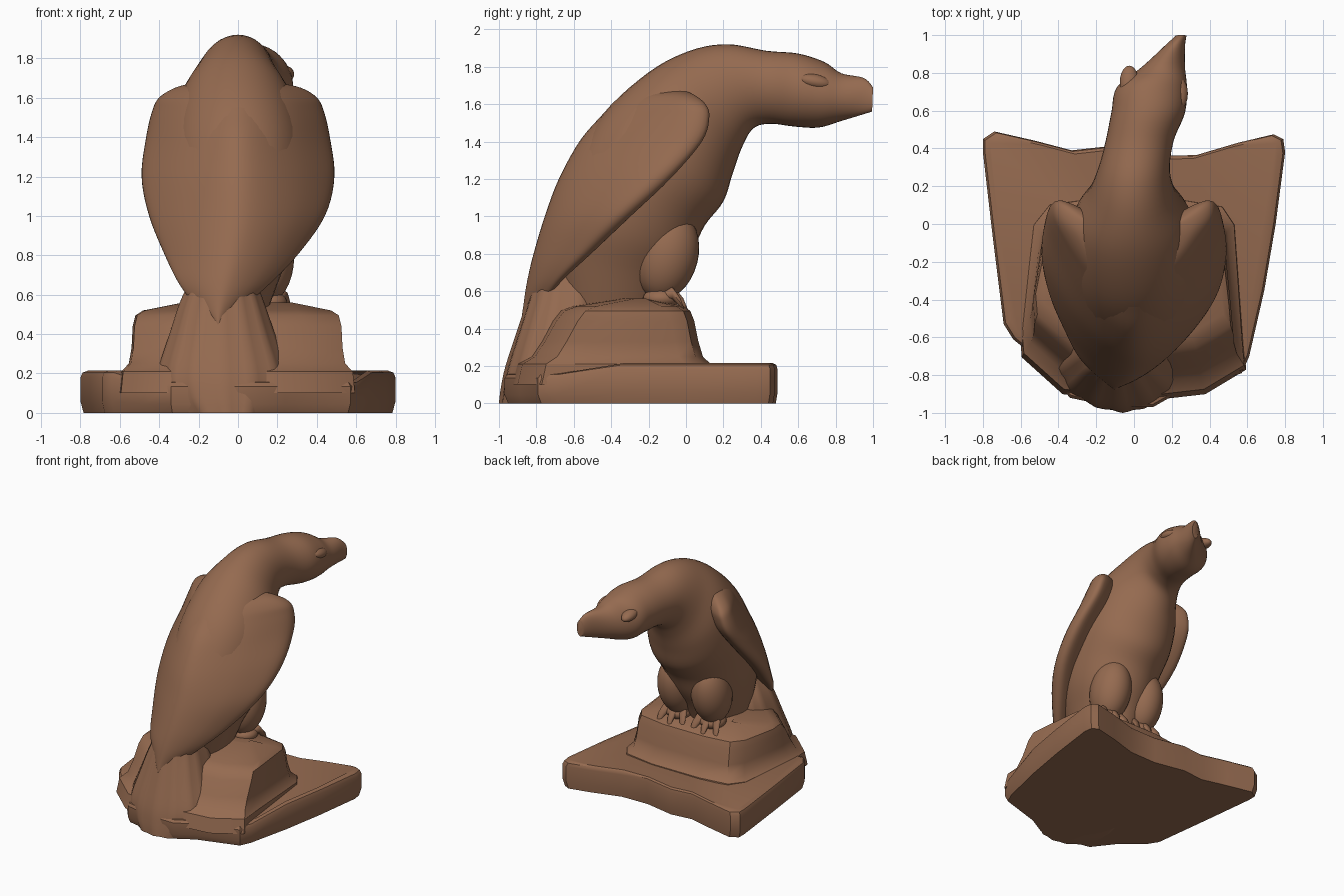
import bpy, bmesh, math
from mathutils import Vector

if "Cube" in bpy.data.objects:
    bpy.data.objects.remove(bpy.data.objects["Cube"])

clay = bpy.data.materials.new("brown clay")
clay.diffuse_color = (0.30, 0.145, 0.08, 1)
clay.use_nodes = True
clay.node_tree.nodes["Principled BSDF"].inputs["Base Color"].default_value = clay.diffuse_color


def spline(rows, steps, closed=False):
    """Catmull-Rom interpolation of rows of numbers."""
    n, out = len(rows), []
    get = (lambda i: rows[i % n]) if closed else (lambda i: rows[max(0, min(n - 1, i))])
    for i in range(n if closed else n - 1):
        a, b, c, d = (get(i + k) for k in (-1, 0, 1, 2))
        for s in range(steps):
            t = s / steps
            out.append([0.5 * (2 * q + (r - p) * t + (2 * p - 5 * q + 4 * r - u) * t * t
                        + (3 * q - p - 3 * r + u) * t ** 3) for p, q, r, u in zip(a, b, c, d)])
    if not closed:
        out.append(list(rows[-1]))
    return out


def loft(name, rings, angle=50):
    """Skin a list of equal-length rings and cap both ends."""
    bm = bmesh.new()
    vs = [[bm.verts.new(p) for p in ring] for ring in rings]
    n = len(vs[0])
    for a, b in zip(vs, vs[1:]):
        for i in range(n):
            j = (i + 1) % n
            bm.faces.new((a[i], a[j], b[j], b[i]))
    bm.faces.new(vs[0])
    bm.faces.new(vs[-1])
    bmesh.ops.recalc_face_normals(bm, faces=bm.faces)
    me = bpy.data.meshes.new(name)
    bm.to_mesh(me)
    bm.free()
    me.materials.append(clay)
    ob = bpy.data.objects.new(name, me)
    bpy.context.collection.objects.link(ob)
    bpy.ops.object.select_all(action='DESELECT')
    ob.select_set(True)
    bpy.context.view_layer.objects.active = ob
    bpy.ops.object.shade_smooth_by_angle(angle=math.radians(angle))
    return ob


def body_ring(r):
    """Ellipse spanning an upper and a lower point of the side silhouette."""
    yt, zt, yb, zb, cx, w = r
    ring = []
    for i in range(40):
        a = math.tau * i / 40
        u = (1 + math.cos(a)) / 2
        ring.append((cx + w * math.sin(a), yb + (yt - yb) * u, zb + (zt - zb) * u))
    return ring


# head, neck and torso: y/z top, y/z bottom, x centre, half width
torso = [(1.0, 1.69, .995, 1.56, .25, .028), (.95, 1.74, .93, 1.54, .215, .055),
         (.83, 1.765, .83, 1.51, .155, .115), (.74, 1.825, .71, 1.475, .095, .185),
         (.6, 1.87, .58, 1.48, .075, .195), (.43, 1.885, .45, 1.495, .03, .18),
         (.22, 1.92, .36, 1.47, .0, .19), (.02, 1.885, .30, 1.37, -.01, .23),
         (-.2, 1.77, .25, 1.23, -.01, .31), (-.45, 1.54, .2, 1.08, 0, .35),
         (-.62, 1.25, .10, .95, 0, .34), (-.70, 1.0, .03, .8, -.01, .31),
         (-.7, .75, -.05, .66, -.03, .25), (-.65, .5, -.13, .48, -.04, .18)]
loft("head_and_body", [body_ring(r) for r in spline(torso, 5)])

# folded wings: half cross-section in (width fraction, depth fraction), mirrored
half = [(0, 0), (.30, .10), (.62, .34), (.88, .64), (1, .86), (.95, 1.0), (.75, .97), (.3, .8)]
section = spline(half + [(-x, y) for x, y in reversed(half[1:])], 4, closed=True)
# z, back y, front y, x centre, half width
wing = [(1.675, -.27, -.02, -.01, .22), (1.65, -.33, .04, 0, .32), (1.6, -.39, .10, 0, .40),
        (1.53, -.46, .12, 0, .435), (1.4, -.57, .08, 0, .465), (1.2, -.68, -.09, 0, .488),
        (1.0, -.755, -.30, -.005, .445), (.8, -.815, -.51, -.035, .335),
        (.65, -.85, -.67, -.07, .225), (.52, -.87, -.77, -.095, .1), (.45, -.88, -.84, -.1, .02)]
loft("folded_wings", [[(cx + w * u, yb + (yf - yb) * v, z) for u, v in section]
                      for z, yb, yf, cx, w in spline(wing, 5)])

# fanned tail with feather ribs: z, back y, depth, x centre, half width
tail = [(0, -.995, .3, -.06, .26), (.08, -.985, .3, -.07, .315), (.2, -.96, .28, -.075, .335),
        (.4, -.895, .24, -.08, .27), (.6, -.83, .2, -.08, .2), (.75, -.79, .14, -.06, .12)]


def tail_ring(r):
    z, yb, d, cx, w = r
    ring = []
    for i in range(56):
        a = math.tau * i / 56
        rib = 1 + .018 * math.cos(14 * a)
        ring.append((cx + w * math.sin(a) * rib,
                     yb + d - d * math.copysign(abs(math.cos(a)) ** .75, math.cos(a)) * rib, z))
    return ring


loft("tail_fan", [tail_ring(r) for r in spline(tail, 4)])

# rock slab
outline = [(-.34, -.92), (-.1, -.97), (.1, -.97), (.24, -.89), (.57, -.79), (.61, -.70), (.69, -.35),
           (.75, .0), (.8, .38), (.79, .45), (.74, .475), (.55, .43), (.33, .365), (.1, .36),
           (-.15, .41), (-.33, .39), (-.52, .44), (-.74, .49), (-.8, .45), (-.8, .38), (-.75, -.05),
           (-.69, -.53), (-.64, -.61), (-.48, -.74)]
slab = [(.98, 0), (1, .06), (1, .18), (.985, .205), (.95, .215)]
loft("rock_slab", [[(x * s, y * s, z if y > -.7 else z * .75) for x, y in outline]
                   for s, z in slab], 35)

# upper rock step: scale of outline, offset and height; flares softly into the slab
step = [(-.35, -.86), (0, -.9), (.35, -.86), (.55, -.74), (.54, -.62), (.50, -.02), (.44, .07), (.2, .11),
        (-.2, .11), (-.42, .08), (-.5, -.02), (-.56, -.56), (-.55, -.68)]
levels = [(1.08, .1, 0), (1.06, .21, .02), (.99, .25, .06), (.965, .33, .11), (.955, .44, .18),
          (.93, .495, .22), (.86, .52, .26), (.5, .56, .34)]
loft("rock_step", [[(x * s, (-.35 + (y + .35) * s) + (push * .8 if y < -.5 else -push * .25), z)
                    for x, y in step] for s, z, push in levels], 35)


def blob(name, centre, size, tilt=0):
    """Smooth ellipsoid, tilted about x."""
    bpy.ops.mesh.primitive_uv_sphere_add(segments=32, ring_count=16, location=centre,
                                         rotation=(tilt, 0, 0))
    ob = bpy.context.object
    ob.name, ob.scale = name, size
    ob.data.materials.append(clay)
    bpy.ops.object.shade_smooth()


# thighs, toes and eye brows
for side, tag in ((-1, "left"), (1, "right")):
    blob(tag + "_thigh", (side * .15 - .01, -.10, .79), (.145, .165, .24), -.25)
    blob(tag + "_foot", (side * .15, -.13, .56), (.10, .10, .06))
    for k in (-1, 0, 1):
        base = Vector((side * .15 + k * .05, -.12, .575))
        tip = Vector((side * .15 + k * .11, .02 - abs(k) * .02, .47))
        rings = []
        for t, r in ((0, .03), (.4, .034), (.75, .026), (1, .008)):
            c = base.lerp(tip, t) + Vector((0, 0, .06 * math.sin(math.pi * t)))
            rings.append([(c.x + r * math.cos(a * math.pi / 5), c.y, c.z + r * math.sin(a * math.pi / 5))
                          for a in range(10)])
        loft(f"{tag}_toe_{k + 2}", rings)
    blob(tag + "_brow", (.105 + side * .13, .72 - side * .03, 1.72), (.05, .09, .04), -.2)
